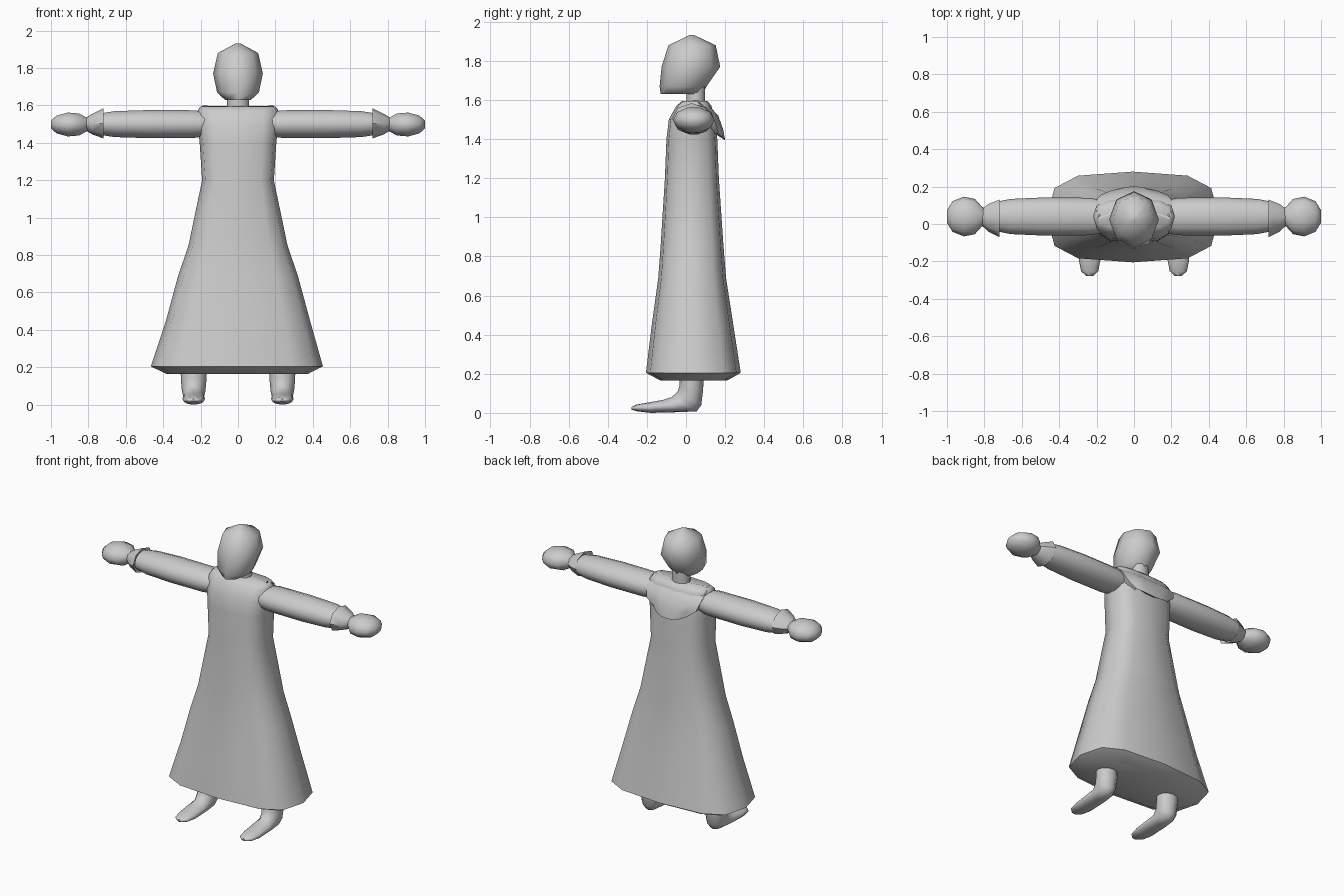
import bpy, bmesh, math
from mathutils import Vector

if "Cube" in bpy.data.objects:
    bpy.data.objects.remove(bpy.data.objects["Cube"])

grey = bpy.data.materials.new("plain grey")
grey.diffuse_color = (0.6, 0.6, 0.6, 1)
grey.use_nodes = True
grey.node_tree.nodes["Principled BSDF"].inputs["Base Color"].default_value = grey.diffuse_color


def finish(bm, name, angle):
    bmesh.ops.recalc_face_normals(bm, faces=bm.faces)
    me = bpy.data.meshes.new(name)
    bm.to_mesh(me)
    bm.free()
    ob = bpy.data.objects.new(name, me)
    bpy.context.collection.objects.link(ob)
    me.materials.append(grey)
    bpy.ops.object.select_all(action='DESELECT')
    ob.select_set(True)
    bpy.context.view_layer.objects.active = ob
    bpy.ops.object.shade_smooth_by_angle(angle=math.radians(angle))
    return ob


def loft(name, rings, n=12, power=1.0, angle=60):
    """Skin a tube over rings of (centre, u axis, v axis) and cap both ends."""
    def sp(t):
        return math.copysign(abs(t) ** power, t) if abs(t) > 1e-6 else 0
    bm = bmesh.new()
    loops = []
    for c, u, v in rings:
        loops.append([bm.verts.new(Vector(c)
                      + Vector(u) * sp(math.cos(2 * math.pi * i / n))
                      + Vector(v) * sp(math.sin(2 * math.pi * i / n)))
                      for i in range(n)])
    for a, b in zip(loops, loops[1:]):
        for i in range(n):
            j = (i + 1) % n
            bm.faces.new((a[i], a[j], b[j], b[i]))
    bm.faces.new(loops[0])
    bm.faces.new(loops[-1])
    return finish(bm, name, angle)


def level(z, hx, y0, y1, cx=0):
    return (cx, (y0 + y1) / 2, z), (hx, 0, 0), (0, (y1 - y0) / 2, 0)


def across(x, hy, hz, y=0.04, z=1.5):
    return (x, y, z), (0, hy, 0), (0, 0, hz)


def tilted(cx, hx, front, back):
    (y0, z0), (y1, z1) = front, back
    return ((cx, (y0 + y1) / 2, (z0 + z1) / 2), (hx, 0, 0),
            (0, (y1 - y0) / 2, (z1 - z0) / 2))


# Long robe, flaring to a hem that tucks under
loft("robe", [
    level(0.165, 0.38, -0.13, 0.21, -0.005), level(0.205, 0.46, -0.205, 0.28, -0.006),
    level(0.45, 0.385, -0.175, 0.242), level(0.69, 0.32, -0.142, 0.205),
    level(0.85, 0.265, -0.13, 0.192), level(1.2, 0.192, -0.108, 0.168),
    level(1.4, 0.205, -0.1, 0.16), level(1.5, 0.216, -0.088, 0.15),
    level(1.57, 0.218, -0.05, 0.13), level(1.595, 0.2, -0.02, 0.11)], power=0.65)

# Hood lying on the upper back
rows = [(1.598, 0.06, 0.19), (1.575, 0.115, 0.205), (1.52, 0.165, 0.2),
        (1.45, 0.19, 0.18), (1.395, 0.2, 0.12)]
bm = bmesh.new()
grid = [[bm.verts.new((hx * t, y - 0.035 * abs(t) ** 3, z + 0.03 * t * t * (1.6 - z) / 0.2))
         for t in (-1, -0.7, -0.35, 0, 0.35, 0.7, 1)] for z, y, hx in rows]
for a, b in zip(grid, grid[1:]):
    for i in range(6):
        bm.faces.new((a[i], b[i], b[i + 1], a[i + 1]))
# closed underside runs forward into the robe
inner = [bm.verts.new((v.co.x, 0.12, v.co.z + 0.05)) for v in grid[-1]]
for i in range(6):
    bm.faces.new((grid[-1][i], inner[i], inner[i + 1], grid[-1][i + 1]))
for k in (0, -1):
    side = [bm.verts.new((r[k].co.x * 0.95, 0.05, r[k].co.z)) for r in grid]
    for i in range(4):
        bm.faces.new((grid[i][k], grid[i + 1][k], side[i + 1], side[i]))
finish(bm, "hood", 50)

# Neck and head
loft("neck", [level(1.55, 0.06, 0.0, 0.1), level(1.68, 0.058, 0.0, 0.1)], n=10)
loft("head", [
    level(1.63, 0.07, -0.13, 0.085), level(1.67, 0.112, -0.135, 0.105),
    level(1.77, 0.133, -0.125, 0.175), level(1.88, 0.108, -0.09, 0.152),
    level(1.932, 0.012, 0.018, 0.042)], n=8, angle=65)

for s, label in ((-1, "left"), (1, "right")):
    # Sleeve with rounded ends
    loft(label + "_sleeve", [
        across(s * 0.18, 0.09, 0.068), across(s * 0.24, 0.1, 0.076),
        across(s * 0.48, 0.102, 0.077), across(s * 0.66, 0.094, 0.071),
        across(s * 0.73, 0.08, 0.06)], n=14)
    # Flared cuff narrowing to the wrist
    loft(label + "_cuff", [
        across(s * 0.745, 0.055, 0.04, 0.03, 1.502), across(s * 0.72, 0.1, 0.08, 0.03, 1.504),
        across(s * 0.78, 0.073, 0.055, 0.033), across(s * 0.812, 0.045, 0.035, 0.036)],
        n=8, angle=45)
    # Mitten-like hand
    loft(label + "_hand", [
        across(s * 0.79, 0.035, 0.03, 0.04, 1.498), across(s * 0.815, 0.055, 0.042, 0.04, 1.498),
        across(s * 0.85, 0.094, 0.062, 0.04, 1.498), across(s * 0.91, 0.106, 0.067, 0.04, 1.498),
        across(s * 0.97, 0.082, 0.05, 0.04, 1.498), across(s * 1.0, 0.034, 0.022, 0.04, 1.498)], n=10)
    # Lower leg bending into a flat pointed shoe
    x = s * 0.237
    loft(label + "_foot", [
        tilted(x, 0.072, (-0.03, 0.24), (0.09, 0.24)), tilted(x, 0.068, (-0.033, 0.14), (0.088, 0.12)),
        tilted(x, 0.063, (-0.045, 0.105), (0.078, 0.04)), tilted(x, 0.056, (-0.075, 0.08), (0.055, 0.008)),
        tilted(x, 0.06, (-0.12, 0.066), (-0.03, 0.004)), tilted(x, 0.058, (-0.2, 0.052), (-0.18, 0.0)),
        tilted(x, 0.046, (-0.255, 0.042), (-0.25, 0.008)), tilted(x, 0.018, (-0.278, 0.03), (-0.278, 0.016))])
